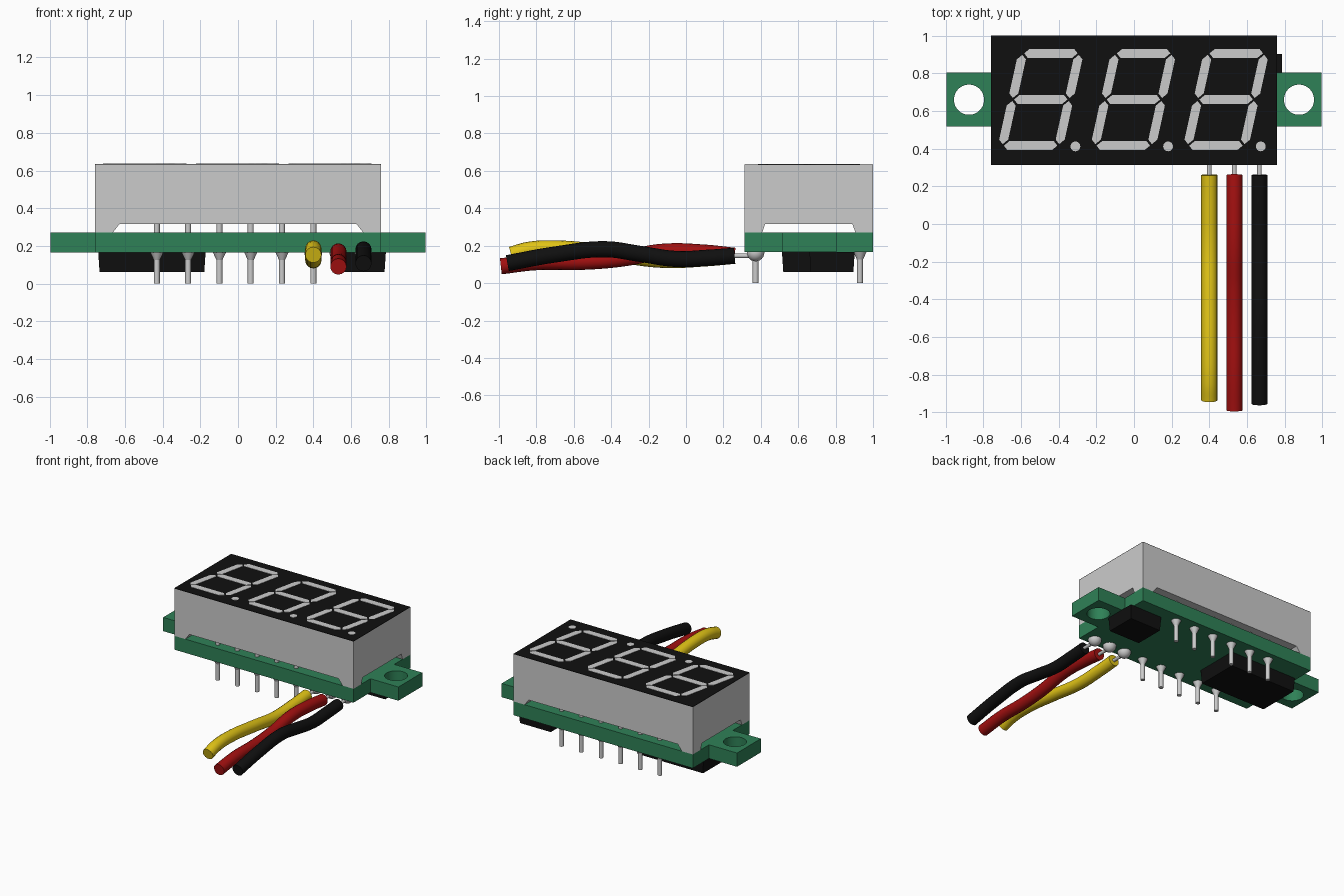
import bpy, bmesh, math

if "Cube" in bpy.data.objects:
    bpy.data.objects.remove(bpy.data.objects["Cube"])

def material(name, color):
    m = bpy.data.materials.new(name)
    m.diffuse_color = (*color, 1)
    m.use_nodes = True
    m.node_tree.nodes["Principled BSDF"].inputs["Base Color"].default_value = m.diffuse_color
    return m

GREEN = material("board_green", (0.028, 0.22, 0.095))
BLACK = material("black", (0.005, 0.005, 0.005))
YELLOW = material("yellow", (0.75, 0.55, 0.008))
RED = material("red", (0.36, 0.005, 0.005))

def finish(name, bm, mat=None, smooth=False):
    bmesh.ops.recalc_face_normals(bm, faces=bm.faces)
    me = bpy.data.meshes.new(name)
    bm.to_mesh(me)
    bm.free()
    ob = bpy.data.objects.new(name, me)
    bpy.context.collection.objects.link(ob)
    if mat:
        me.materials.append(mat)
    if smooth:
        bpy.ops.object.select_all(action='DESELECT')
        ob.select_set(True)
        bpy.context.view_layer.objects.active = ob
        bpy.ops.object.shade_smooth_by_angle()
    return ob

def add_loft(bm, bottom, top, z0, z1):
    """Closed solid between two outlines with equal point counts."""
    a = [bm.verts.new((x, y, z0)) for x, y in bottom]
    b = [bm.verts.new((x, y, z1)) for x, y in top]
    n = len(a)
    bm.faces.new(a[::-1])
    bm.faces.new(b)
    for i in range(n):
        j = (i + 1) % n
        bm.faces.new((a[i], a[j], b[j], b[i]))

def rect(x0, x1, y0, y1, inset=0):
    x0, x1, y0, y1 = x0 + inset, x1 - inset, y0 + inset, y1 - inset
    return [(x0, y0), (x1, y0), (x1, y1), (x0, y1)]

def circle(x, y, r, n=24):
    return [(x + r * math.cos(2 * math.pi * i / n),
             y + r * math.sin(2 * math.pi * i / n)) for i in range(n)]

# Circuit board with two mounting ears and holes
XB, XE, Y0, Y1, YC = 0.758, 0.995, 0.313, 1.0, 0.66
half = [(XB, Y0), (XB, 0.517), (XE, 0.517), (XE, 0.805), (XB, 0.805), (XB, Y1)]
outline = half + [(-x, y) for x, y in reversed(half)]
bm = bmesh.new()
add_loft(bm, outline, outline, 0.165, 0.27)
board = finish("circuit_board", bm, GREEN)
bm = bmesh.new()
for s in (-1, 1):
    c = circle(s * 0.876, YC, 0.08, 48)
    add_loft(bm, c, c, 0.1, 0.35)
cutter = finish("hole_cutter", bm, GREEN)
cutter.hide_render = True
bpy.context.view_layer.objects.active = board
mod = board.modifiers.new("holes", 'BOOLEAN')
mod.operation, mod.solver, mod.object = 'DIFFERENCE', 'EXACT', cutter
bpy.ops.object.modifier_apply(modifier=mod.name)
bpy.data.objects.remove(cutter)
bpy.ops.object.select_all(action='DESELECT')
board.select_set(True)
bpy.ops.object.shade_smooth_by_angle()

# Display housing standing on four tapered corner feet
bm = bmesh.new()
body = rect(-XB, XB, Y0, Y1)
add_loft(bm, body, body, 0.315, 0.632)
for sx in (-1, 1):
    for ya, yb, yt in ((Y0, 0.407, 0.423), (Y1, 0.906, 0.89)):
        add_loft(bm, rect(sx * 0.665, sx * XB, ya, yb),
                 rect(sx * 0.63, sx * XB, ya, yt), 0.27, 0.315)
finish("display_housing", bm)

# Black front film
bm = bmesh.new()
add_loft(bm, body, body, 0.632, 0.635)
finish("display_film", bm, BLACK)

# Three slanted seven-segment digits with round dots
W, H, HX, HY, SLANT = 0.024, 0.142, 0.15, 0.245, 0.22

def segment(cx, cy, half_len, vertical):
    l = half_len
    pts = [(-l, 0), (-l + W, -W), (l - W, -W), (l, 0), (l - W, W), (-l + W, W)]
    if vertical:
        pts = [(-y, x) for x, y in pts]
    return [(cx + x, cy + y) for x, y in pts]

bars = [segment(0, k * HY, H, False) for k in (-1, 0, 1)]
bars += [segment(sx * HX, sy * HY / 2, HY / 2 - 0.008, True)
         for sx in (-1, 1) for sy in (-1, 1)]
for d in range(3):
    ox = -0.495 + d * 0.492
    bm = bmesh.new()
    for bar in bars:
        pts = [(ox + x + SLANT * y, YC + 0.001 + y) for x, y in bar]
        add_loft(bm, pts, pts, 0.634, 0.637)
    dot = circle(ox + 0.184, 0.412, 0.026)
    add_loft(bm, dot, dot, 0.634, 0.637)
    finish(f"digit_{d + 1}", bm)

# Chips on the underside
for name, x0, x1, y0, y1 in (("large_chip", -0.742, -0.172, 0.513, 0.85),
                             ("small_chip", 0.51, 0.785, 0.66, 0.902)):
    bm = bmesh.new()
    add_loft(bm, rect(x0, x1, y0, y1, 0.007), rect(x0, x1, y0, y1), 0.06, 0.166)
    finish(name, bm, BLACK)

# Pins with conical solder joints; the last front position takes a wire
PINS = [-0.431 + i * 0.1662 for i in range(6)]
for name, y, xs in (("front_pins", 0.372, PINS[:5]), ("back_pins", 0.93, PINS)):
    bm = bmesh.new()
    for x in xs:
        c = circle(x, y, 0.016, 16)
        add_loft(bm, c, c, 0, 0.32)
        add_loft(bm, c, circle(x, y, 0.035, 16), 0.125, 0.166)
    finish(name, bm, smooth=True)

# Solder domes and bent insulated wires with bare ends
def tube(name, pts, r, mat=None):
    cu = bpy.data.curves.new(name, 'CURVE')
    cu.dimensions = '3D'
    cu.bevel_depth, cu.bevel_resolution = r, 6
    cu.use_fill_caps, cu.resolution_u = True, 8
    sp = cu.splines.new('BEZIER')
    sp.bezier_points.add(len(pts) - 1)
    for p, co in zip(sp.bezier_points, pts):
        p.co = co
        p.handle_left_type = p.handle_right_type = 'AUTO'
    ob = bpy.data.objects.new(name, cu)
    bpy.context.collection.objects.link(ob)
    if mat:
        cu.materials.append(mat)
    bpy.ops.object.select_all(action='DESELECT')
    ob.select_set(True)
    bpy.context.view_layer.objects.active = ob
    bpy.ops.object.convert(target='MESH')
    bpy.ops.object.shade_smooth_by_angle()

wires = (
    ("yellow", 0.4, YELLOW, [(0.26, 0.146), (0.1, 0.132), (-0.12, 0.124), (-0.38, 0.155),
                             (-0.68, 0.185), (-0.84, 0.178), (-0.935, 0.152)]),
    ("red", 0.533, RED, [(0.26, 0.146), (0.1, 0.163), (-0.12, 0.168), (-0.35, 0.13),
                         (-0.55, 0.114), (-0.8, 0.112), (-0.99, 0.09)]),
    ("black", 0.666, BLACK, [(0.26, 0.146), (0.12, 0.136), (-0.05, 0.129), (-0.25, 0.157),
                             (-0.43, 0.181), (-0.7, 0.153), (-0.955, 0.107)]),
)
for name, x, mat, path in wires:
    tube(name + "_wire", [(x, y, z) for y, z in path], 0.043, mat)
    tube(name + "_wire_core", [(x, 0.39, 0.146), (x, 0.25, 0.146)], 0.012)
    bm = bmesh.new()
    bmesh.ops.create_uvsphere(bm, u_segments=24, v_segments=12, radius=0.047)
    bmesh.ops.translate(bm, verts=bm.verts, vec=(x, 0.372, 0.163))
    finish(name + "_solder_joint", bm, smooth=True)
